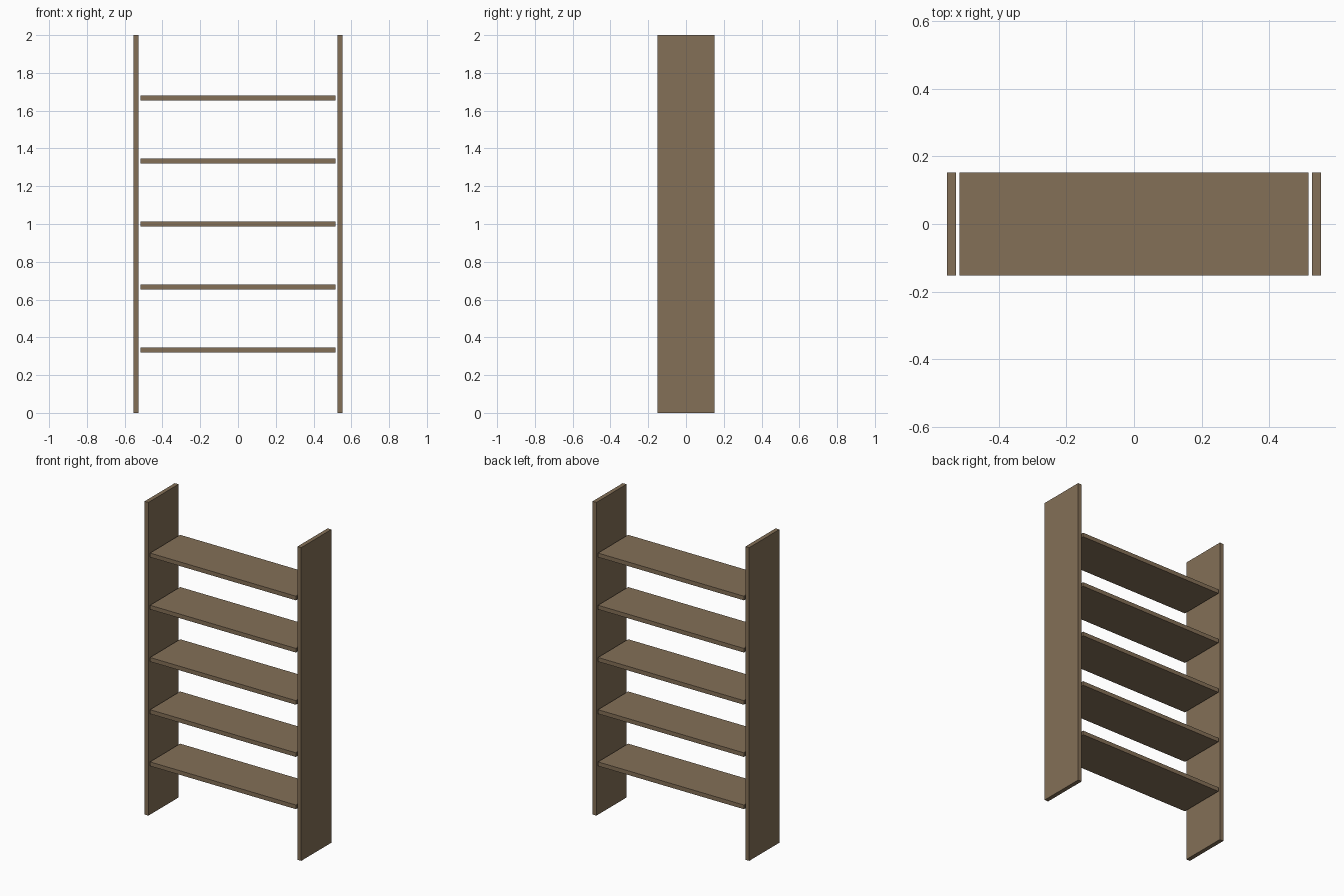
import bpy

if "Cube" in bpy.data.objects:
    bpy.data.objects.remove(bpy.data.objects["Cube"])

HEIGHT, DEPTH, BOARD = 2.0, 0.304, 0.0265
HALF_OUTER, SHELF_LEN, SHELVES = 0.553, 1.03, 5

wood = bpy.data.materials.new("brown_wood")
wood.diffuse_color = (0.23, 0.16, 0.095, 1)
wood.use_nodes = True
wood.node_tree.nodes["Principled BSDF"].inputs["Base Color"].default_value = wood.diffuse_color


def board(name, size, location):
    bpy.ops.mesh.primitive_cube_add(size=1, location=location)
    obj = bpy.context.object
    obj.name = name
    obj.scale = size
    bpy.ops.object.transform_apply(location=False, rotation=False, scale=True)
    obj.data.materials.append(wood)


# Upright side panels
for side, sign in (("left", -1), ("right", 1)):
    board(f"{side}_side_panel", (BOARD, DEPTH, HEIGHT),
          (sign * (HALF_OUTER - BOARD / 2), 0, HEIGHT / 2))

# Evenly spaced shelves, with a small gap to each panel
for i in range(1, SHELVES + 1):
    board(f"shelf_{i}", (SHELF_LEN, DEPTH, BOARD),
          (0, 0, HEIGHT * i / (SHELVES + 1)))
